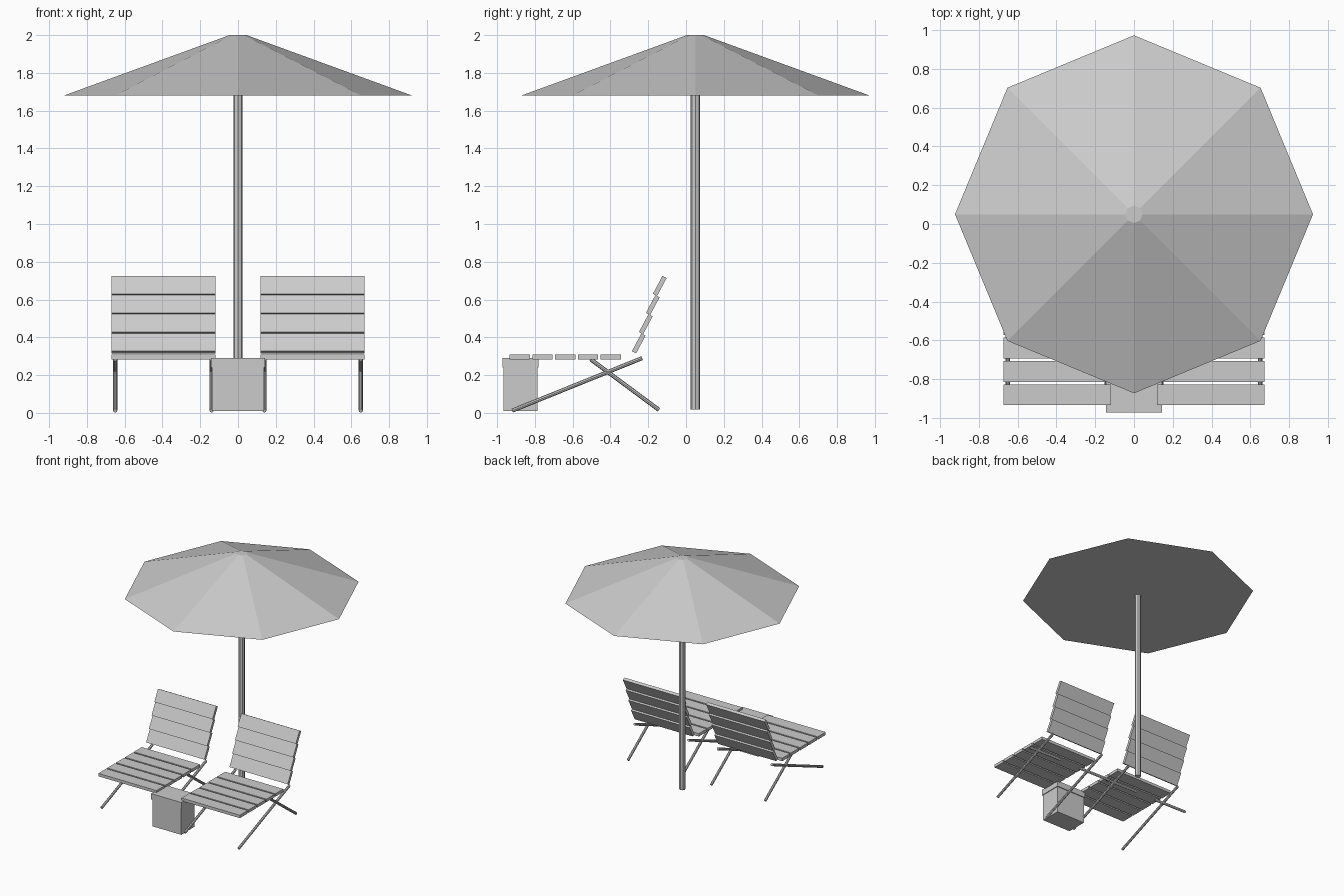
import bpy
import math
from mathutils import Vector

cube = bpy.data.objects.get("Cube")
if cube:
    bpy.data.objects.remove(cube, do_unlink=True)

grey = bpy.data.materials.new("light grey")
grey.use_nodes = True
colour = (0.6, 0.6, 0.6, 1)
grey.diffuse_color = colour
grey.node_tree.nodes["Principled BSDF"].inputs["Base Color"].default_value = colour


def finish(name):
    ob = bpy.context.object
    ob.name = name
    ob.data.materials.append(grey)
    return ob


def box(name, centre, size, tilt=0):
    bpy.ops.mesh.primitive_cube_add(size=1, location=centre, rotation=(tilt, 0, 0))
    ob = finish(name)
    ob.scale = size
    return ob


def rod(name, start, end, radius):
    start, end = Vector(start), Vector(end)
    axis = end - start
    bpy.ops.mesh.primitive_cylinder_add(vertices=8, radius=radius, depth=axis.length,
                                        location=(start + end) / 2)
    ob = finish(name)
    ob.rotation_euler = axis.to_track_quat('Z', 'Y').to_euler()
    return ob


# Parasol: closed eight-sided canopy on a thin pole
PARASOL_Y = 0.05
bpy.ops.mesh.primitive_cone_add(vertices=8, radius1=0.922, radius2=0.045, depth=0.32,
                                location=(0, PARASOL_Y, 1.84))
finish("parasol_canopy")
rod("parasol_pole", (0, PARASOL_Y, 0.017), (0, PARASOL_Y, 1.69), 0.025)

# Two slatted chairs with crossed legs
SLAT = (0.552, 0.107, 0.025)
for side, x in (("left", 0.395), ("right", -0.395)):
    for i in range(5):
        box(f"{side}_seat_slat_{i + 1}", (x, -0.88 + 0.1205 * i, 0.296), SLAT)
    for i in range(4):
        box(f"{side}_back_slat_{i + 1}", (x, -0.25 + 0.037 * i, 0.368 + 0.1013 * i),
            SLAT, math.radians(62))
    for end, offset in (("inner", -0.255), ("outer", 0.255)):
        leg_x = x + math.copysign(offset, offset * x)
        rod(f"{side}_{end}_long_leg", (leg_x, -0.92, 0.012), (leg_x, -0.232, 0.29), 0.011)
        rod(f"{side}_{end}_short_leg", (leg_x, -0.143, 0.016), (leg_x, -0.505, 0.284), 0.011)

# Cool box between the chairs
box("cool_box_body", (0, -0.876, 0.126), (0.274, 0.178, 0.232))
box("cool_box_lid", (0, -0.876, 0.266), (0.286, 0.192, 0.05))
